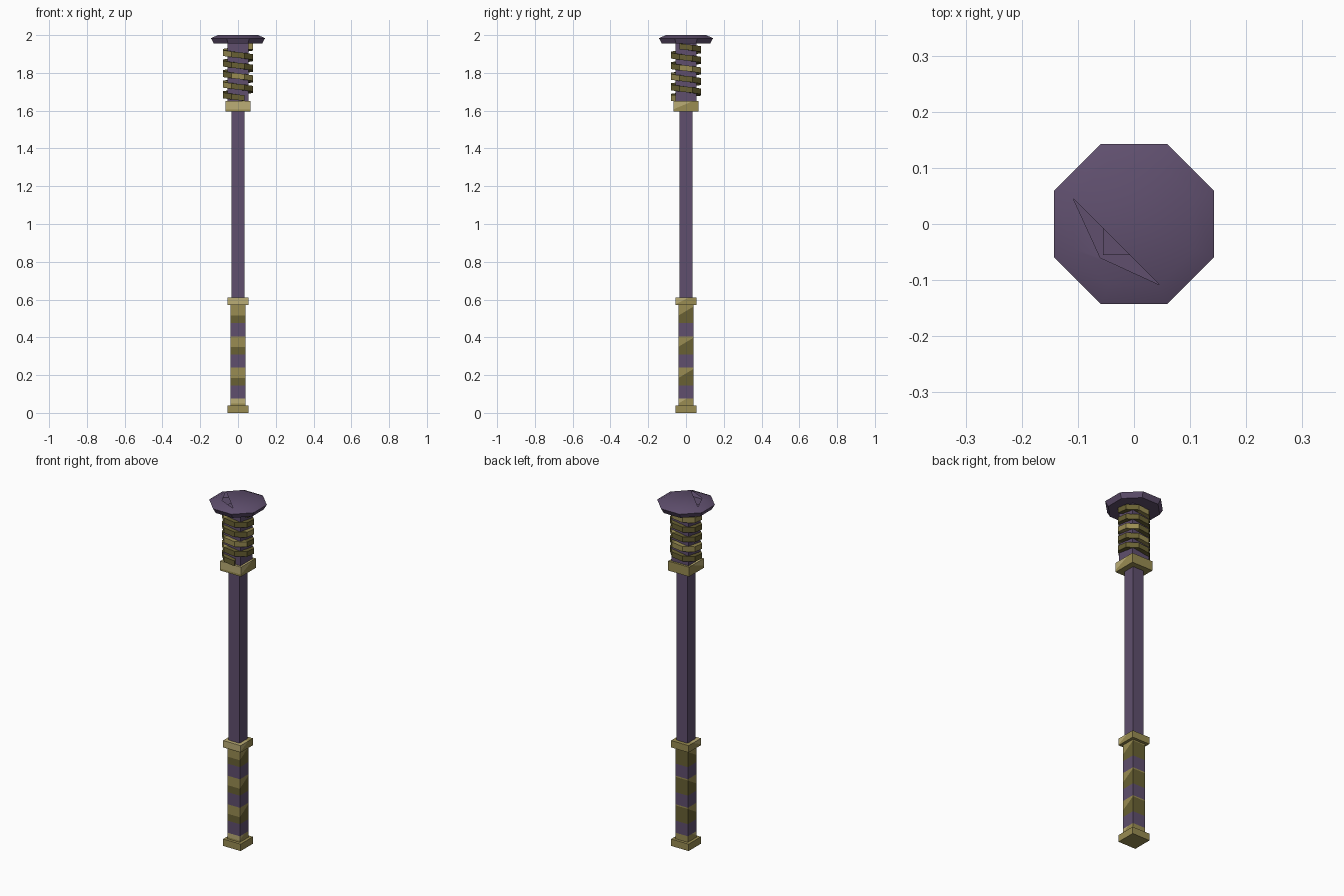
import bpy, bmesh
from math import sin, cos, radians
from mathutils import Vector

if "Cube" in bpy.data.objects:
    bpy.data.objects.remove(bpy.data.objects["Cube"], do_unlink=True)


def material(name, rgb):
    m = bpy.data.materials.new(name)
    m.use_nodes = True
    m.diffuse_color = (*rgb, 1)
    m.node_tree.nodes["Principled BSDF"].inputs["Base Color"].default_value = (*rgb, 1)
    return m


purple = material("dusky purple", (0.115, 0.078, 0.155))
light = material("pale gold", (0.5, 0.42, 0.18))
gold = material("gold", (0.32, 0.265, 0.085))
olive = material("dark olive", (0.14, 0.118, 0.033))


def finish(bm, name, mats):
    bmesh.ops.recalc_face_normals(bm, faces=bm.faces)
    mesh = bpy.data.meshes.new(name)
    bm.to_mesh(mesh)
    bm.free()
    for m in mats:
        mesh.materials.append(m)
    ob = bpy.data.objects.new(name, mesh)
    bpy.context.collection.objects.link(ob)
    return ob


def block(name, half, z0, z1, mats, split=None, slope=0.6):
    """Square bar; with split, a tilted cut at that height divides two colours."""
    bm = bmesh.new()
    bmesh.ops.create_cube(bm, size=1)
    for v in bm.verts:
        v.co = (v.co.x * 2 * half, v.co.y * 2 * half, z0 + (v.co.z + 0.5) * (z1 - z0))
    if split is not None:
        point = Vector((0, -half, split))
        normal = Vector((0, -slope, 1))
        geom = bm.verts[:] + bm.edges[:] + bm.faces[:]
        bmesh.ops.bisect_plane(bm, geom=geom, plane_co=point, plane_no=normal)
        for f in bm.faces:
            f.material_index = int((f.calc_center_median() - point).dot(normal) < 0)
    return finish(bm, name, mats)


# Straight square shaft and thicker upper core
block("shaft", 0.035, 0.6, 1.6, [purple])
block("upper_core", 0.055, 1.645, 1.96, [purple])

# Collars and foot
block("upper_collar", 0.067, 1.595, 1.65, [light, gold], 1.607, 0.42)
block("lower_collar", 0.056, 0.57, 0.61, [light, gold], 0.575, 0.5)
block("foot", 0.056, 0, 0.04, [gold])

# Lower grip: plain and wrapped bands in turn
block("grip_base_band", 0.04, 0.04, 0.075, [light, gold], 0.05)
for i in range(3):
    z = 0.075 + i * 0.165
    block(f"grip_plain_band_{i + 1}", 0.04, z, z + 0.07, [purple])
    block(f"grip_wrapped_band_{i + 1}", 0.04, z + 0.07, z + (0.165 if i < 2 else 0.17),
          [gold, olive], z + 0.11)

# Spiral wrap: a faceted band winding down around the core
bm = bmesh.new()
rings = []
for k in range(40):
    a = radians(45 * k - 22.5)
    z = 1.94 - k * 0.007
    rings.append([bm.verts.new((r * cos(a), r * sin(a), z + h))
                  for r, h in ((0.05, -0.015), (0.087, -0.015), (0.087, 0.015), (0.05, 0.015))])
for k, (a, b) in enumerate(zip(rings, rings[1:])):
    turn = (k + 2) // 8
    for j in range(4):
        n = (j + 1) % 4
        f = bm.faces.new((a[j], a[n], b[n], b[j]))
        f.material_index = int((turn + (k % 8 < 2)) % 3 != 0)
bm.faces.new(rings[0])
bm.faces.new(rings[-1])
finish(bm, "spiral_wrap", [gold, olive])

# Octagonal cap with bevelled rim and a triangular opening in the top
bm = bmesh.new()
rings = []
for apothem, z in ((0.128, 1.955), (0.143, 1.983), (0.108, 2.0)):
    r = apothem / cos(radians(22.5))
    rings.append([bm.verts.new((r * cos(radians(45 * i + 22.5)), r * sin(radians(45 * i + 22.5)), z))
                  for i in range(8)])
for a, b in zip(rings, rings[1:]):
    for i in range(8):
        n = (i + 1) % 8
        bm.faces.new((a[i], a[n], b[n], b[i]))
bm.faces.new(rings[0])
top = rings[2]
notch = bm.verts.new((-0.06, -0.06, 2.0))
bm.faces.new(top[3:7] + [notch])
bm.faces.new(top[6:] + top[:4])
cap = finish(bm, "cap", [purple])
bpy.ops.object.select_all(action="DESELECT")
cap.select_set(True)
bpy.context.view_layer.objects.active = cap
bpy.ops.object.shade_smooth_by_angle(angle=radians(30))
